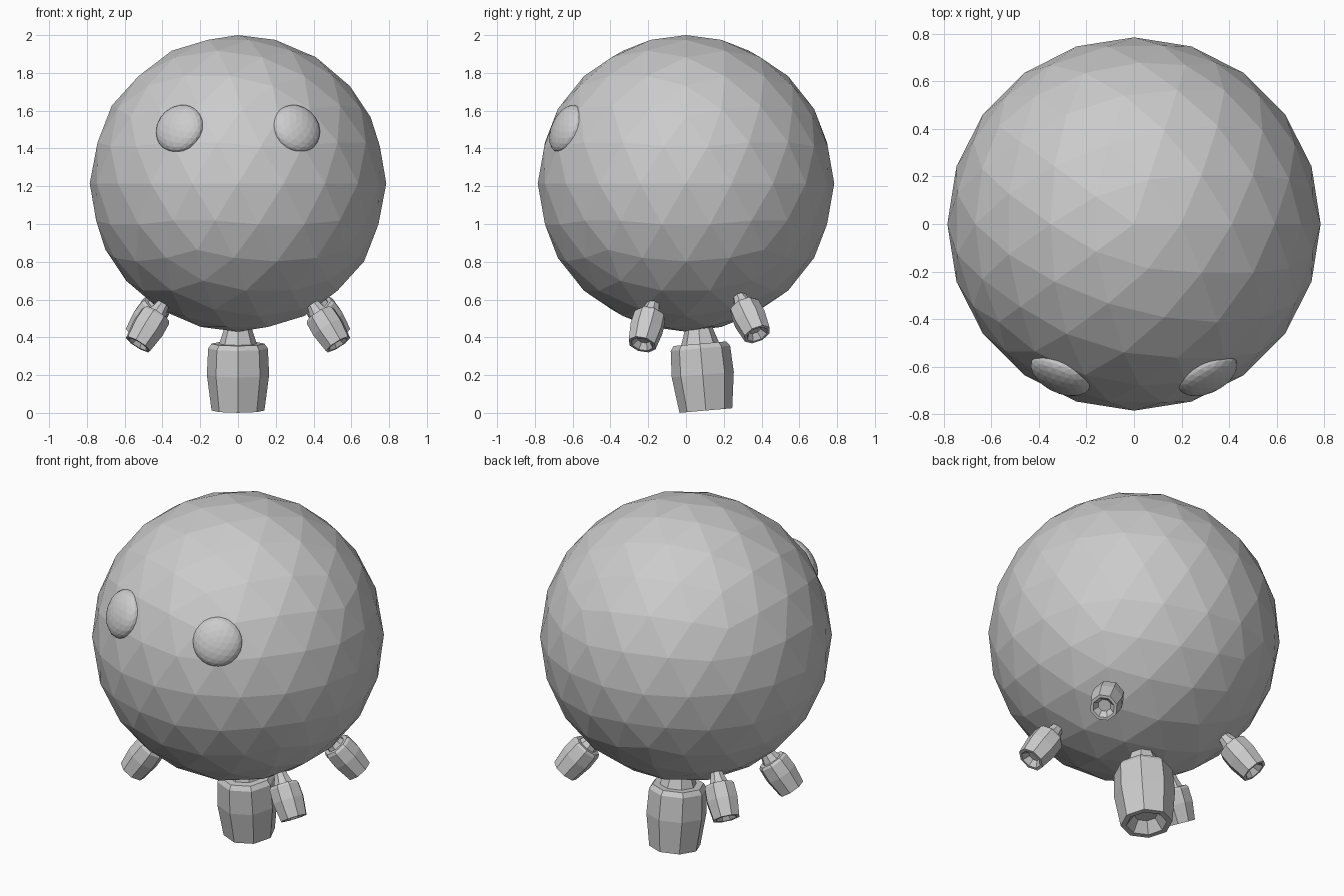
import bpy, bmesh
from math import radians, sin, cos, pi
from mathutils import Matrix, Vector

if "Cube" in bpy.data.objects:
    bpy.data.objects.remove(bpy.data.objects["Cube"])

RADIUS = 0.785
CENTRE = Vector((0, 0, 2 - RADIUS))


def finish(bm, name):
    mesh = bpy.data.meshes.new(name)
    bmesh.ops.recalc_face_normals(bm, faces=bm.faces)
    bm.to_mesh(mesh)
    bm.free()
    obj = bpy.data.objects.new(name, mesh)
    bpy.context.collection.objects.link(obj)
    return obj


def ball(name, matrix):
    bm = bmesh.new()
    bmesh.ops.create_icosphere(bm, subdivisions=3, radius=1, matrix=matrix)
    return finish(bm, name)


# Nozzle profile: (radius, height above the tip), neck down to hollow mouth
PROFILE = [(0.055, 0.51), (0.075, 0.43), (0.10, 0.355), (0.14, 0.355),
           (0.158, 0.33), (0.165, 0.19), (0.14, 0.0), (0.11, 0.0), (0.065, 0.06)]


def nozzle(name, matrix, tip, scale, sides=8):
    bm = bmesh.new()
    rings = []
    for r, h in PROFILE:
        rings.append([bm.verts.new(matrix @ Vector((
            r * scale * cos(2 * pi * i / sides),
            r * scale * sin(2 * pi * i / sides),
            h * scale - tip))) for i in range(sides)])
    for a, b in zip(rings, rings[1:]):
        for i in range(sides):
            j = (i + 1) % sides
            bm.faces.new((a[i], a[j], b[j], b[i]))
    bm.faces.new(rings[0])
    bm.faces.new(rings[-1])
    return finish(bm, name)


# Faceted round body
ball("body", Matrix.Translation(CENTRE) @ Matrix.Scale(RADIUS, 4))

# Flattened eyes lying on the body surface
for side, label in ((-1, "left"), (1, "right")):
    direction = Vector((side * 0.31, -0.635, 0.29)).normalized()
    turn = direction.to_track_quat('Z', 'Y').to_matrix().to_4x4()
    ball(label + "_eye", Matrix.Translation(CENTRE + direction * 0.76) @ turn
         @ Matrix.Diagonal((0.135, 0.135, 0.065, 1)))

# Main thruster and four small ones, the whole set tilted slightly backwards
tilt = Matrix.Translation(CENTRE) @ Matrix.Rotation(radians(5), 4, 'X')
nozzle("main_thruster", tilt, 1.207, 1.0)
for az in (30, 150, 210, 330):
    lean = Matrix.Rotation(radians(az), 4, 'Z') @ Matrix.Rotation(radians(-36.4), 4, 'Y')
    nozzle(f"small_thruster_{az}", tilt @ lean, 1.03, 0.545)
